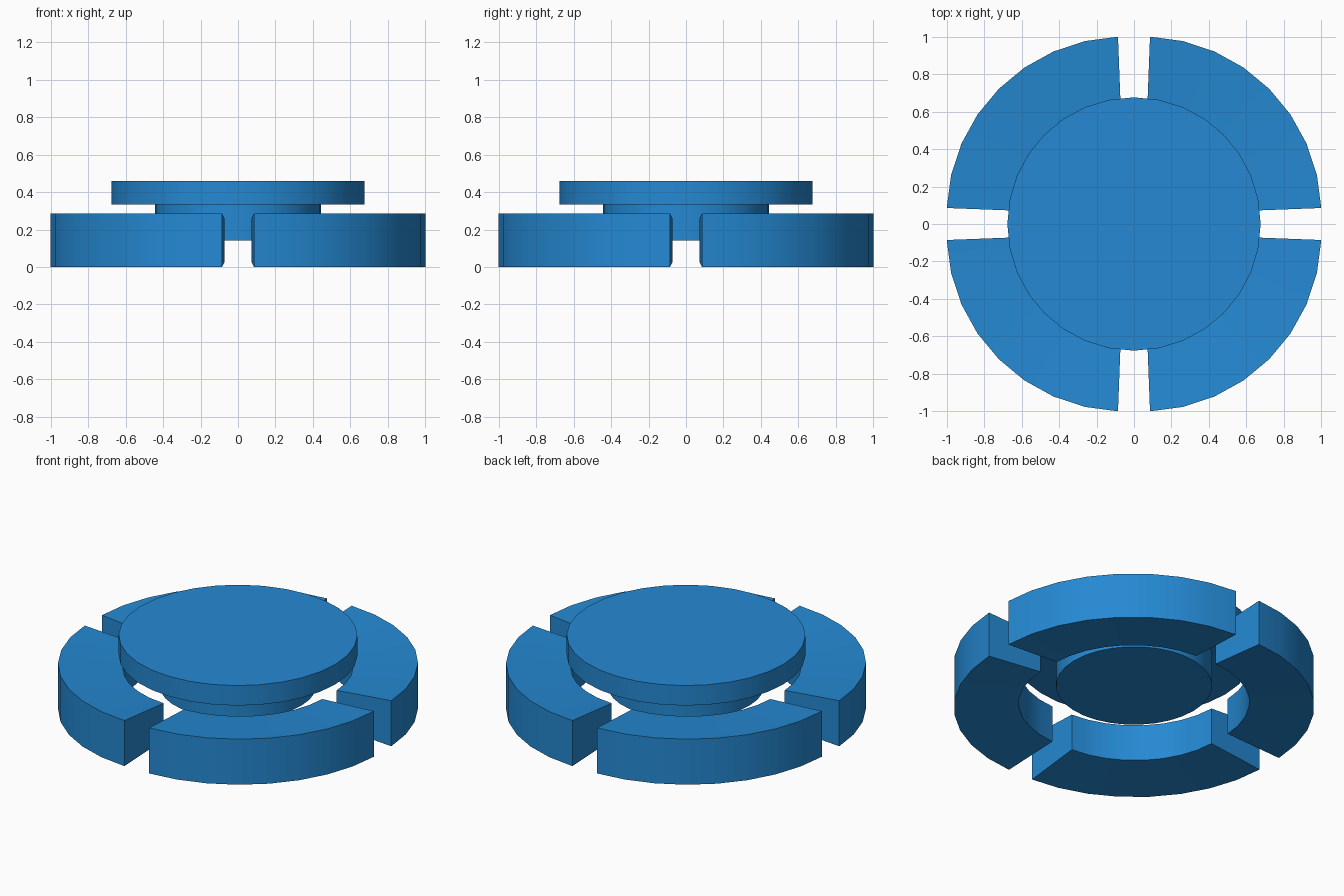
import bpy
import bmesh
from math import radians, cos, sin
from mathutils import Matrix, Vector

cube = bpy.data.objects.get("Cube")
if cube:
    bpy.data.objects.remove(cube, do_unlink=True)

blue = bpy.data.materials.new("blue")
colour = (0.018, 0.25, 0.65, 1.0)
blue.diffuse_color = colour
blue.use_nodes = True
blue.node_tree.nodes["Principled BSDF"].inputs["Base Color"].default_value = colour


def finish(bm, name):
    """Turn a bmesh into a smooth, sharp-edged object."""
    bmesh.ops.recalc_face_normals(bm, faces=bm.faces)
    mesh = bpy.data.meshes.new(name)
    bm.to_mesh(mesh)
    bm.free()
    mesh.materials.append(blue)
    obj = bpy.data.objects.new(name, mesh)
    bpy.context.collection.objects.link(obj)
    bpy.ops.object.select_all(action='DESELECT')
    obj.select_set(True)
    bpy.context.view_layer.objects.active = obj
    bpy.ops.object.shade_smooth_by_angle(angle=radians(30))


def disc(name, radius, bottom, top):
    bm = bmesh.new()
    bmesh.ops.create_cone(bm, cap_ends=True, segments=32, radius1=radius, radius2=radius,
                          depth=top - bottom, matrix=Matrix.Translation((0, 0, (bottom + top) / 2)))
    finish(bm, name)


def ring_segment(name, turn):
    """Sweep a wedge-shaped section through just under a quarter turn."""
    height, taper, inner, outer, offset = 0.285, 0.028, 0.585, 0.953, 0.049
    start, sweep = radians(2.2), radians(85.6)
    section = [(inner, taper), (outer, 0), (outer, height), (inner, height - taper)]
    bm = bmesh.new()
    first = bm.faces.new([bm.verts.new((r * cos(start), r * sin(start), z)) for r, z in section])
    cap = first.copy()
    bmesh.ops.spin(bm, geom=[first, *first.edges, *first.verts], cent=(0, 0, 0),
                   axis=(0, 0, 1), angle=sweep, steps=8, use_duplicate=False)
    bmesh.ops.remove_doubles(bm, verts=bm.verts, dist=0.0001)
    # Move outward from the centre, then turn into place
    bmesh.ops.translate(bm, verts=bm.verts, vec=Vector((offset, offset, 0)))
    bmesh.ops.rotate(bm, verts=bm.verts, cent=(0, 0, 0), matrix=Matrix.Rotation(turn, 3, 'Z'))
    finish(bm, name)


# Central plate with the neck under it
disc("top_plate", 0.677, 0.335, 0.46)
disc("neck", 0.443, 0.14, 0.335)

# Four separate ring segments
for i, place in enumerate(("back_left", "back_right", "front_right", "front_left")):
    ring_segment("ring_segment_" + place, radians(90 * i))
